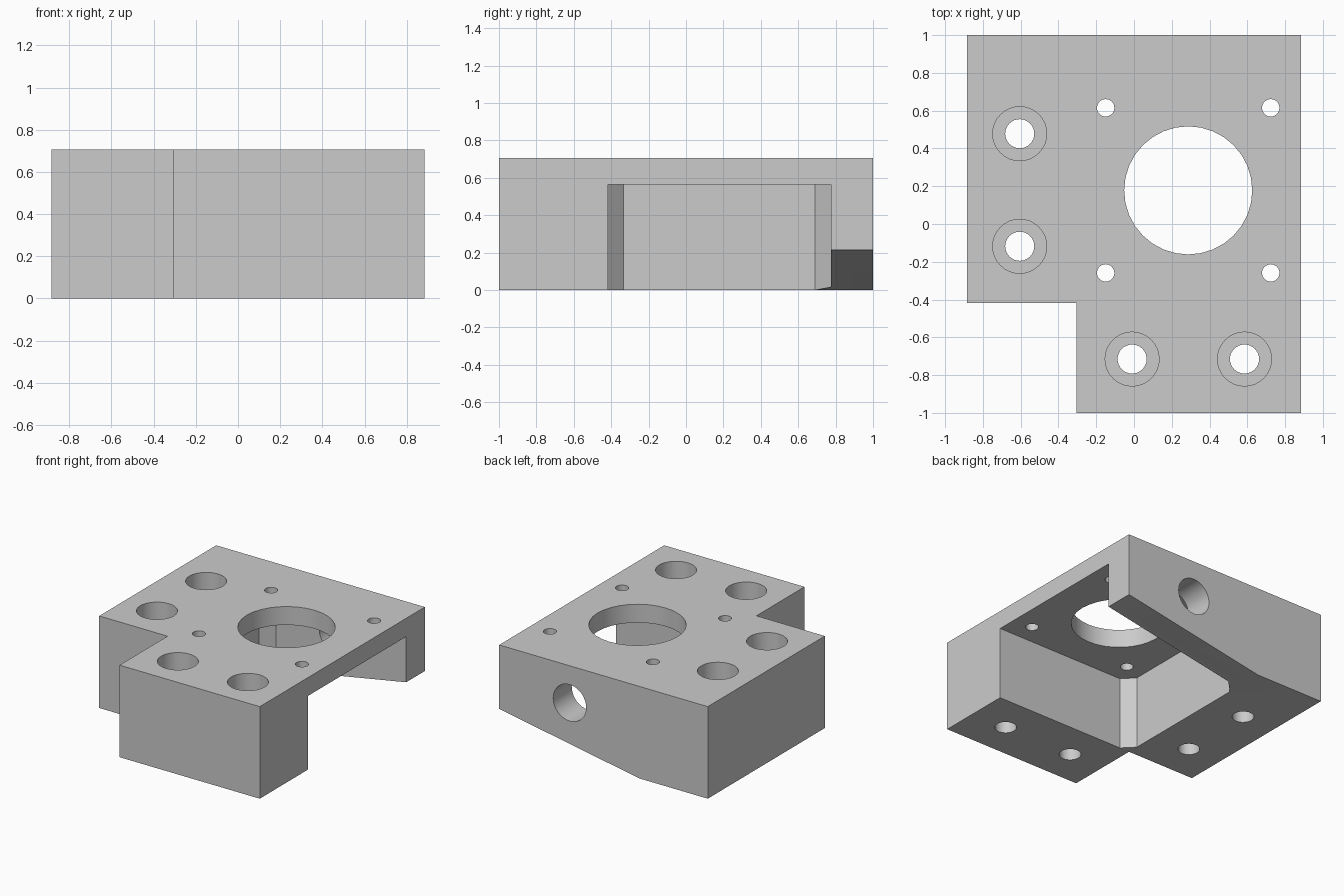
import bpy
import bmesh
import math
from mathutils import Matrix, Vector

if "Cube" in bpy.data.objects:
    bpy.data.objects.remove(bpy.data.objects["Cube"], do_unlink=True)

W, H = 0.885, 0.706            # half width, height
NX, NY = -0.305, -0.418        # notch corner
CX, CY = 0.287, 0.178          # bore centre
WALL, CEIL = 0.775, 0.565      # inside of back wall, underside of top plate
CH = 0.085                     # pocket corner chamfer

grey = bpy.data.materials.new("grey")
grey.use_nodes = True
grey.diffuse_color = (0.6, 0.6, 0.6, 1)
grey.node_tree.nodes["Principled BSDF"].inputs["Base Color"].default_value = (0.6, 0.6, 0.6, 1)


def finish(name, bm):
    bmesh.ops.recalc_face_normals(bm, faces=bm.faces)
    mesh = bpy.data.meshes.new(name)
    bm.to_mesh(mesh)
    bm.free()
    mesh.materials.append(grey)
    obj = bpy.data.objects.new(name, mesh)
    bpy.context.collection.objects.link(obj)
    return obj


def prism(name, points, offset):
    """Extrude a closed 3D outline along an offset."""
    bm = bmesh.new()
    face = bm.faces.new([bm.verts.new(p) for p in points])
    new = bmesh.ops.extrude_face_region(bm, geom=[face], use_keep_orig=True)["geom"]
    bmesh.ops.translate(bm, vec=Vector(offset),
                        verts=[v for v in new if isinstance(v, bmesh.types.BMVert)])
    return finish(name, bm)


def cylinder(name, centre, radius, depth, rotation=None, sides=32):
    bm = bmesh.new()
    matrix = Matrix.Translation(centre) @ (rotation or Matrix.Identity(4))
    bmesh.ops.create_cone(bm, cap_ends=True, segments=sides, radius1=radius,
                          radius2=radius, depth=depth, matrix=matrix)
    return finish(name, bm)


def cut(body, cutter):
    cutter.hide_render = True
    mod = body.modifiers.new("cut", "BOOLEAN")
    mod.operation = "DIFFERENCE"
    mod.solver = "EXACT"
    mod.object = cutter
    bpy.context.view_layer.objects.active = body
    bpy.ops.object.modifier_apply(modifier=mod.name)
    bpy.data.objects.remove(cutter, do_unlink=True)


# Notched block
outline = [(NX, -1), (W, -1), (W, 1), (-W, 1), (-W, NY), (NX, NY)]
block = prism("motor_mount_block", [(x, y, 0) for x, y in outline], (0, 0, H))

# Motor pocket, open below and on the side, with chamfered inner corners
pocket = [(1.2, NY), (NX + CH, NY), (NX, NY + CH),
          (NX, WALL - CH), (NX + CH, WALL), (1.2, WALL)]
cut(block, prism("pocket_cutter", [(x, y, -0.2) for x, y in pocket], (0, 0, CEIL + 0.2)))

# Sloped underside of the back wall
slope = 0.215 / (W - NX)
wedge = [(NX - 0.2, -0.2 * slope), (1.2, (1.2 - NX) * slope), (1.2, -0.2 * slope)]
cut(block, prism("slope_cutter", [(x, 0.4, z) for x, z in wedge], (0, 0.8, 0)))

# Central bore and four motor screw holes
cut(block, cylinder("bore_cutter", (CX, CY, H), 0.339, 0.6))
for sx in (-1, 1):
    for sy in (-1, 1):
        cut(block, cylinder("screw_cutter", (CX + sx * 0.437, CY + sy * 0.437, H), 0.046, 0.6))

# Counterbored mounting holes
for x, y in [(-0.605, 0.478), (-0.605, -0.118), (-0.01, -0.715), (0.585, -0.715)]:
    cut(block, cylinder("hole_cutter", (x, y, H / 2), 0.077, 1.2))
    cut(block, cylinder("counterbore_cutter", (x, y, H), 0.143, 0.84))

# Access hole through the back wall
cut(block, cylinder("access_cutter", (CX, 1, 0.422), 0.14, 0.8,
                    Matrix.Rotation(math.pi / 2, 4, "X")))

# Smooth bores with crisp edges
bpy.ops.object.select_all(action="DESELECT")
block.select_set(True)
bpy.context.view_layer.objects.active = block
bpy.ops.object.shade_smooth_by_angle(angle=math.radians(30))
